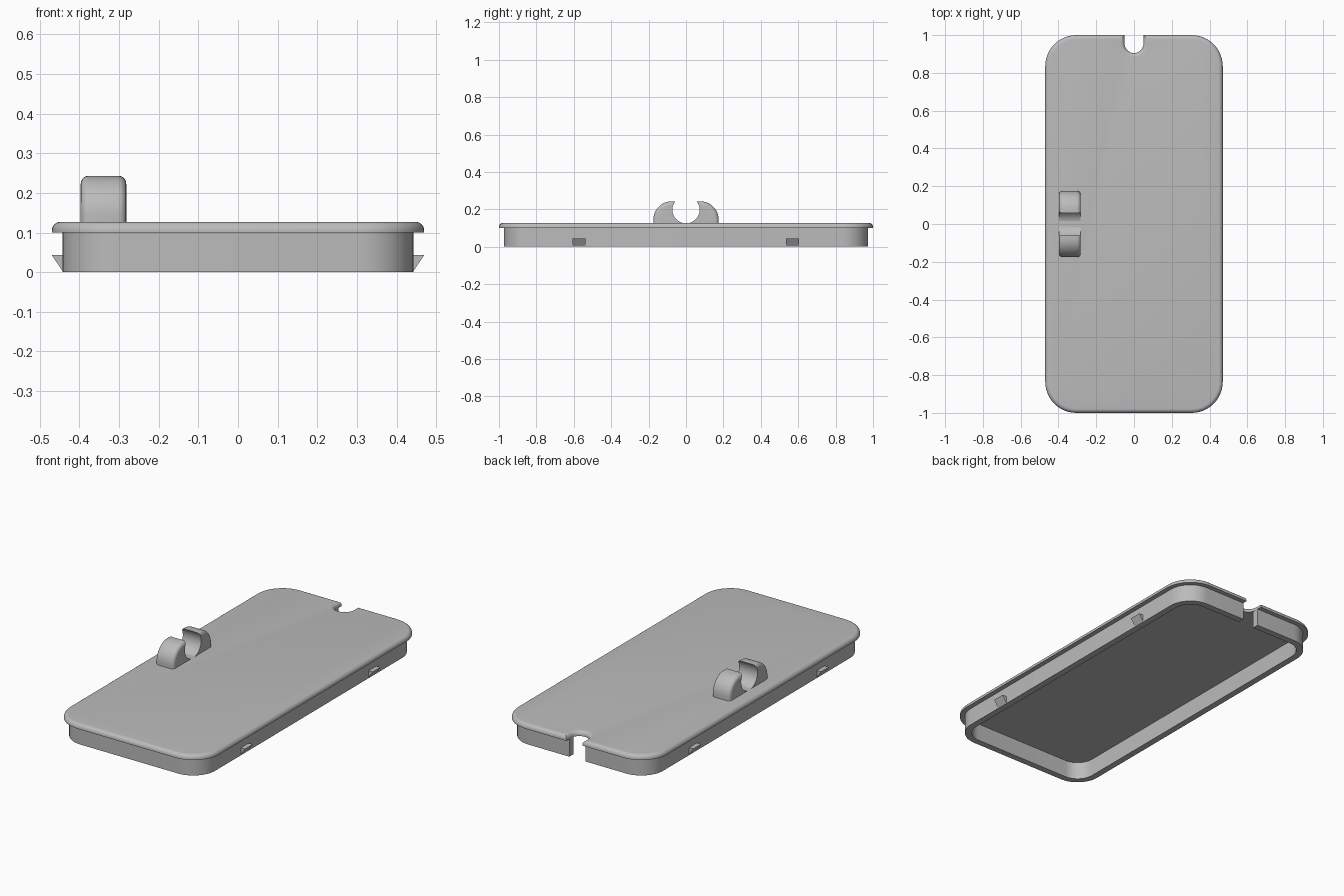
import bpy, bmesh, math

if "Cube" in bpy.data.objects:
    bpy.data.objects.remove(bpy.data.objects["Cube"])

grey = bpy.data.materials.new("plain grey")
grey.diffuse_color = (0.5, 0.5, 0.5, 1)
grey.use_nodes = True
grey.node_tree.nodes["Principled BSDF"].inputs["Base Color"].default_value = grey.diffuse_color


def loft(name, sections, smooth=True):
    """Skin a list of equal closed sections and cap both ends."""
    bm = bmesh.new()
    rings = [[bm.verts.new(p) for p in s] for s in sections]
    n = len(rings[0])
    for a, b in zip(rings, rings[1:]):
        for i in range(n):
            j = (i + 1) % n
            bm.faces.new((a[i], a[j], b[j], b[i]))
    bm.faces.new(rings[0][::-1])
    bm.faces.new(rings[-1])
    bmesh.ops.recalc_face_normals(bm, faces=bm.faces)
    mesh = bpy.data.meshes.new(name)
    bm.to_mesh(mesh)
    bm.free()
    mesh.materials.append(grey)
    ob = bpy.data.objects.new(name, mesh)
    bpy.context.collection.objects.link(ob)
    if smooth:
        bpy.ops.object.select_all(action='DESELECT')
        ob.select_set(True)
        bpy.context.view_layer.objects.active = ob
        bpy.ops.object.shade_smooth_by_angle(angle=math.radians(30))
    return ob


def arc(cx, cy, r, a0, a1, n):
    return [(cx + r * math.cos(math.radians(a0 + (a1 - a0) * i / n)),
             cy + r * math.sin(math.radians(a0 + (a1 - a0) * i / n)))
            for i in range(n + 1)]


HX, HY, R, NOTCH = 0.47, 1.0, 0.165, 0.05


def outline(d, gap):
    """Rounded rectangle inset by d, open at the back from gap to -gap."""
    cx, cy = HX - R, HY - R
    pts = [(gap, HY - d)]
    for x, y, a in ((cx, cy, 90), (cx, -cy, 0), (-cx, -cy, -90), (-cx, cy, -180)):
        pts += arc(x, y, R - d, a, a - 90, 12)
    return pts + [(-gap, HY - d)]


# Lid plate with a rounded top edge that also follows the cable notch
Z0, Z1, F = 0.1, 0.127, 0.022
sections = [(0, Z0)] + [(F * (1 - math.cos(math.radians(a))),
                         Z1 - F + F * math.sin(math.radians(a))) for a in range(0, 91, 15)]
plate = []
for d, z in sections:
    ring = outline(d, NOTCH + d) + arc(0, 0.955, NOTCH + d, 180, 360, 16)
    plate.append([(x, y, z) for x, y in ring])
loft("lid_plate", plate)

# Skirt wall below the plate, open at the notch
loft("skirt_wall", [[(a[0], a[1], 0), (a[0], a[1], 0.102), (b[0], b[1], 0.102), (b[0], b[1], 0)]
                    for a, b in zip(outline(0.027, NOTCH), outline(0.064, NOTCH))])

# Wedge-shaped snap clips on both long sides
for side, sx in (("right", 1), ("left", -1)):
    for end, y in (("front", -0.573), ("back", 0.57)):
        loft(f"snap_clip_{side}_{end}",
             [[(sx * x, y + dy, z) for x, z in
               ((0.435, 0.003), (0.443, 0.003), (0.47, 0.043), (0.435, 0.043))]
              for dy in (-0.035, 0.035)], smooth=False)

# Open cable holder: two mirrored jaws around a round channel
HOLE, HZ, TOP, OUT, RO = 0.073, 0.198, 0.243, 0.175, 0.1
X0, X1, E = -0.397, -0.282, 0.02


def jaw_section(d, sy, x):
    t = math.degrees(math.asin((TOP - d - HZ) / HOLE))
    pts = [(0, 0.115), (OUT - d, 0.115)]
    pts += arc(OUT - RO, TOP - RO, RO - d, 0, 90, 12)
    pts += arc(0, HZ, HOLE, t, -90, 20)
    return [(x, sy * y, z) for y, z in pts]


steps = [(E * (1 - math.sin(math.radians(a))), E * (1 - math.cos(math.radians(a))))
         for a in range(0, 91, 18)]
for name, sy in (("holder_jaw_back", 1), ("holder_jaw_front", -1)):
    loft(name, [jaw_section(d, sy, X0 + dx) for d, dx in steps]
         + [jaw_section(d, sy, X1 - dx) for d, dx in reversed(steps)])
